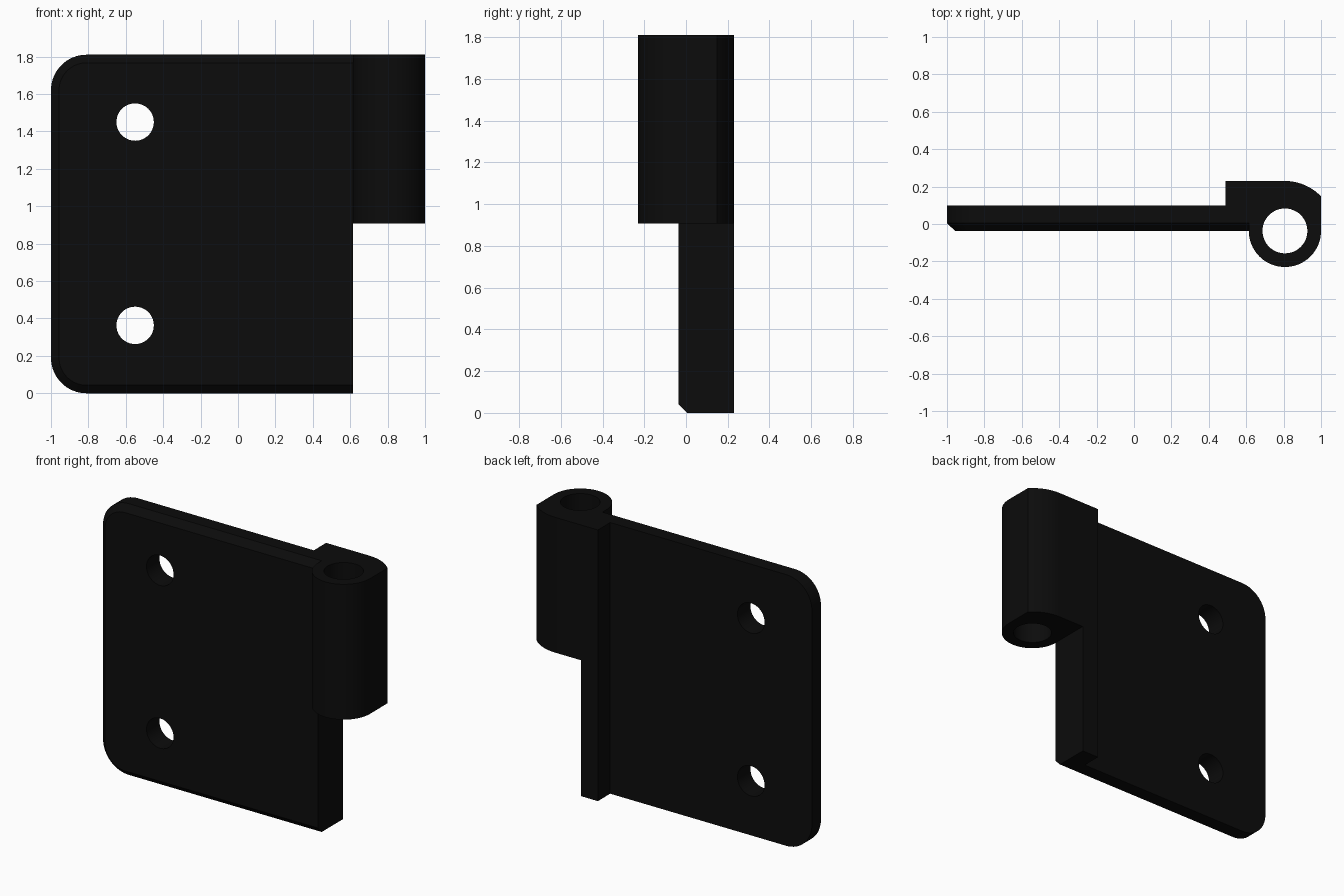
import bpy, bmesh, math

if "Cube" in bpy.data.objects:
    bpy.data.objects.remove(bpy.data.objects["Cube"])

H = 1.81                      # total height
PIN = (0.807, -0.037)         # barrel axis (x, y)
R_PIN, R_OUT, R_BACK = 0.12, 0.193, 0.267

black = bpy.data.materials.new("black")
black.diffuse_color = (0.0035, 0.0035, 0.0035, 1)
black.use_nodes = True
black.node_tree.nodes["Principled BSDF"].inputs["Base Color"].default_value = black.diffuse_color


def arc(cx, cy, r, a0, a1, n):
    """Points on an arc, angles in degrees."""
    return [(cx + r * math.cos(math.radians(a0 + (a1 - a0) * i / n)),
             cy + r * math.sin(math.radians(a0 + (a1 - a0) * i / n))) for i in range(n + 1)]


def loft(name, loops):
    """Closed solid through a stack of equal-length point loops."""
    bm = bmesh.new()
    rings = [[bm.verts.new(p) for p in loop] for loop in loops]
    n = len(rings[0])
    for a, b in zip(rings, rings[1:]):
        for i in range(n):
            j = (i + 1) % n
            bm.faces.new((a[i], a[j], b[j], b[i]))
    bm.faces.new(rings[0])
    bm.faces.new(rings[-1])
    bmesh.ops.recalc_face_normals(bm, faces=bm.faces)
    me = bpy.data.meshes.new(name)
    bm.to_mesh(me)
    bm.free()
    ob = bpy.data.objects.new(name, me)
    bpy.context.collection.objects.link(ob)
    me.materials.append(black)
    return ob


def upright(name, pts, z0, z1):
    return loft(name, [[(x, y, z) for x, y in pts] for z in (z0, z1)])


def combine(target, other, op):
    """Apply a boolean and remove the helper."""
    mod = target.modifiers.new(op, 'BOOLEAN')
    mod.operation, mod.object, mod.solver = op, other, 'EXACT'
    bpy.context.view_layer.objects.active = target
    bpy.ops.object.modifier_apply(modifier=mod.name)
    bpy.data.objects.remove(other)


def leaf_loop(y, inset):
    """Leaf outline with two rounded left corners, inset on all but the right edge."""
    r, c = 0.19, -0.81
    pts = [(0.615, inset), (0.615, H - inset)]
    pts += arc(c, H - r, r - inset, 90, 180, 16)
    pts += arc(c, r, r - inset, 180, 270, 16)
    return [(x, y, z) for x, z in pts]


# Flat leaf with chamfered front edge
hinge = loft("hinge_leaf", [leaf_loop(0.10, 0), leaf_loop(0.005, 0), leaf_loop(-0.037, 0.043)])

# Thick rib behind the leaf, full height
rib = upright("rib", [(0.49, 0.05), (0.615, 0.05), (0.615, 0.23), (0.49, 0.23)], 0, H)
combine(hinge, rib, 'UNION')

# Barrel: round front, straight outer side, curved back corner
a_end = math.degrees(math.acos((1 - PIN[0]) / R_BACK))
profile = [(0.56, 0.23)] + arc(*PIN, R_BACK, 90, a_end, 10)
profile += arc(*PIN, R_OUT, 0, -180, 40)
profile += [(0.614, 0.03), (0.56, 0.03)]
barrel = upright("barrel", profile, 0.907, H)
combine(hinge, barrel, 'UNION')

# Pin bore
bore = upright("bore", arc(*PIN, R_PIN, 0, 360, 48)[:-1], 0.7, 2)
combine(hinge, bore, 'DIFFERENCE')

# Screw holes
for z in (0.363, 1.45):
    ring = arc(-0.55, z, 0.1, 0, 360, 48)[:-1]
    hole = loft("screw_hole", [[(x, y, h) for x, h in ring] for y in (-0.3, 0.3)])
    combine(hinge, hole, 'DIFFERENCE')

bpy.ops.object.select_all(action='DESELECT')
hinge.select_set(True)
bpy.context.view_layer.objects.active = hinge
bpy.ops.object.shade_smooth_by_angle(angle=math.radians(25))
